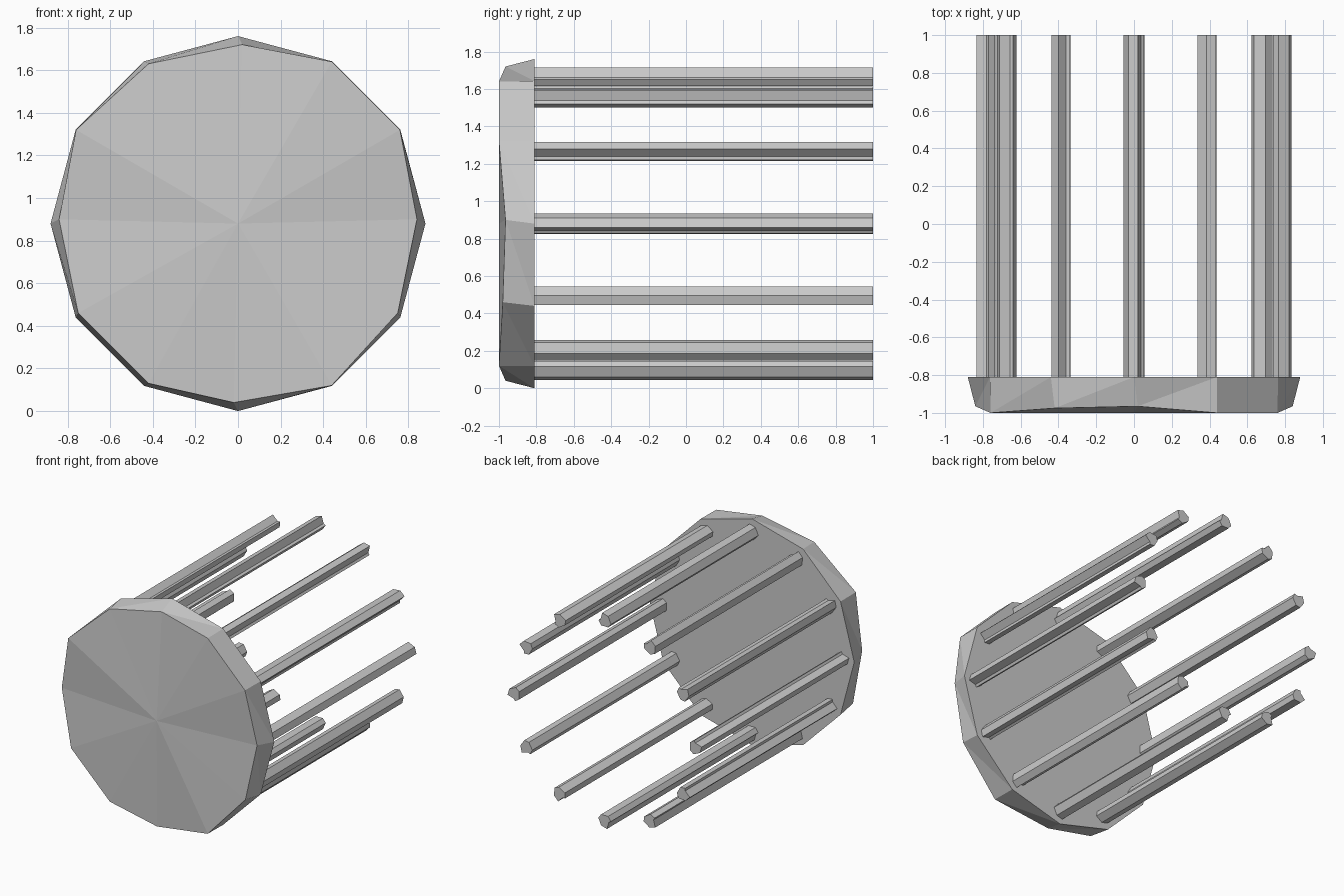
import bpy
import math

if "Cube" in bpy.data.objects:
    bpy.data.objects.remove(bpy.data.objects["Cube"])

CZ = 0.88          # height of the disc centre
R = 0.88           # disc radius


def make_object(name, verts, faces):
    mesh = bpy.data.meshes.new(name)
    mesh.from_pydata(verts, [], faces)
    mesh.update()
    ob = bpy.data.objects.new(name, mesh)
    bpy.context.collection.objects.link(ob)
    return ob


# Twelve-sided end disc: straight back rim, roughly chipped front rim
def end_disc():
    n = 12
    verts = []
    for i in range(n):
        a = math.radians(30 * i)
        verts.append((R * math.sin(a), -0.81, CZ + R * math.cos(a)))
    # front rim (x, y, z), clockwise from the top as seen from the front
    verts += [(0.02, -0.965, 1.72), (0.44, -1, 1.64), (0.76, -1, 1.32),
              (0.84, -0.965, 0.90), (0.75, -0.98, 0.46), (0.44, -1, 0.12),
              (-0.02, -0.965, 0.04), (-0.42, -0.975, 0.13), (-0.75, -0.98, 0.46),
              (-0.84, -0.965, 0.90), (-0.76, -1, 1.32), (-0.42, -0.975, 1.63)]
    verts.append((0, -1, CZ))
    faces = [tuple(range(n))]
    for i in range(n):
        j = (i + 1) % n
        faces.append((j, i, n + i))
        faces.append((j, n + i, n + j))
        faces.append((n + j, n + i, 2 * n))
    return make_object("end_disc", verts, faces)


# Long rod with a notched section, turned about the disc axis
SECTION = [(-0.03, 0.04), (0.02, 0.055), (0.036, 0.0), (0.053, -0.01),
           (0.03, -0.045), (-0.03, -0.045), (-0.055, -0.015)]


def rod(index):
    a = math.radians(30 * index)
    s, c = math.sin(a), math.cos(a)
    n = len(SECTION)
    verts = []
    for y in (-0.81, 1.0):
        for t, r in SECTION:
            r += 0.78
            verts.append((r * s + t * c, y, CZ + r * c - t * s))
    faces = [tuple(range(n)), tuple(reversed(range(n, 2 * n)))]
    for i in range(n):
        j = (i + 1) % n
        faces.append((j, i, n + i, n + j))
    # section runs clockwise from the front, so flip to face outward
    faces = [tuple(reversed(f)) for f in faces]
    return make_object(f"rod_{index + 1}", verts, faces)


disc = end_disc()
for k in range(12):
    rod(k)

# Make every surface face outward
import bmesh
for ob in bpy.data.objects:
    bm = bmesh.new()
    bm.from_mesh(ob.data)
    bmesh.ops.recalc_face_normals(bm, faces=bm.faces)
    bm.to_mesh(ob.data)
    bm.free()
